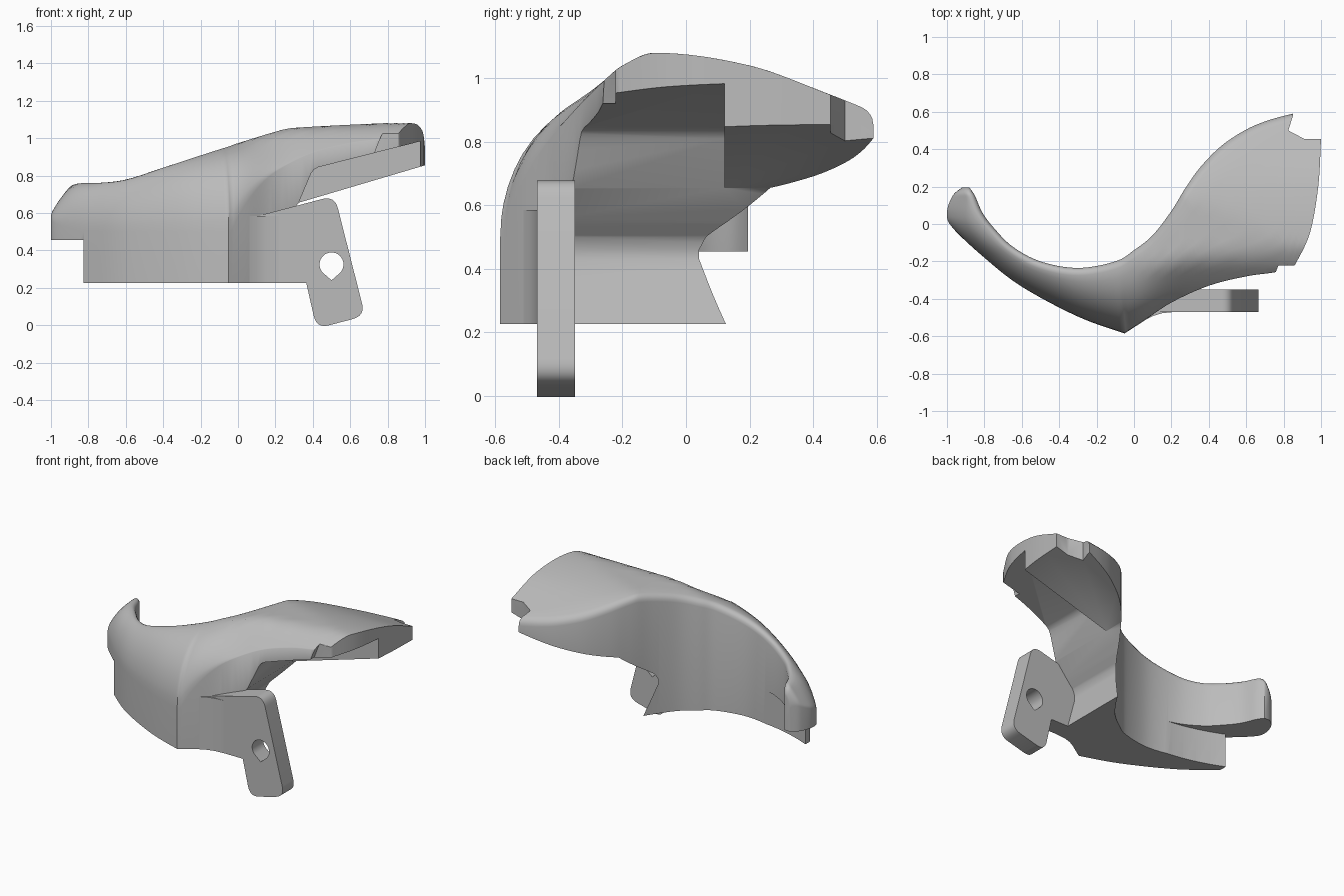
import bpy, bmesh, math
from mathutils import Vector

cube = bpy.data.objects.get("Cube")
if cube:
    bpy.data.objects.remove(cube, do_unlink=True)

grey = bpy.data.materials.new("plain grey")
grey.use_nodes = True
grey.diffuse_color = (0.5, 0.5, 0.5, 1)
grey.node_tree.nodes["Principled BSDF"].inputs["Base Color"].default_value = (0.5, 0.5, 0.5, 1)


def make_object(name, verts, faces):
    mesh = bpy.data.meshes.new(name)
    bm = bmesh.new()
    points = [bm.verts.new(v) for v in verts]
    for f in faces:
        bm.faces.new([points[i] for i in f])
    bmesh.ops.recalc_face_normals(bm, faces=bm.faces)
    bm.to_mesh(mesh)
    bm.free()
    mesh.materials.append(grey)
    obj = bpy.data.objects.new(name, mesh)
    bpy.context.collection.objects.link(obj)
    return obj


def prism(name, outline, low, high, axis):
    """Extrude an outline along y (outline in x, z) or z (outline in x, y)."""
    n = len(outline)
    verts = [(a, e, b) if axis == "y" else (a, b, e) for e in (low, high) for a, b in outline]
    faces = [list(range(n)), list(range(n, n + n))]
    faces += [[i, (i + 1) % n, (i + 1) % n + n, i + n] for i in range(n)]
    return make_object(name, verts, faces)


def cut(obj, cutter):
    mod = obj.modifiers.new("cut", "BOOLEAN")
    mod.operation, mod.solver, mod.object = "DIFFERENCE", "EXACT", cutter
    bpy.context.view_layer.objects.active = obj
    bpy.ops.object.modifier_apply(modifier=mod.name)
    bpy.data.objects.remove(cutter, do_unlink=True)


def smooth(obj, degrees):
    bpy.ops.object.select_all(action="DESELECT")
    obj.select_set(True)
    bpy.context.view_layer.objects.active = obj
    bpy.ops.object.shade_smooth_by_angle(angle=math.radians(degrees))


def spline(points, u, corners=()):
    """Catmull-Rom value at u, broken at the ends and at sharp corners."""
    last = len(points) - 1
    i = min(int(u), last - 1)
    low = max([0] + [c for c in corners if c <= i])
    high = min([last] + [c for c in corners if c > i])
    t = u - i
    a, b, c, d = (Vector(points[max(low, min(high, i + k))]) for k in (-1, 0, 1, 2))
    return b + (c - a) * (t / 2) + (a * 2 - b * 5 + c * 4 - d) * (t * t / 2) \
        + (b * 3 - a - c * 3 + d) * (t ** 3 / 2)


def lookup(table, x):
    """Smooth height at x from a table of (position, height)."""
    last = len(table) - 1
    x = max(table[0][0], min(table[last][0], x))
    i = max(k for k in range(last) if table[k][0] <= x)

    def slope(k):
        p, q = table[max(0, k - 1)], table[min(last, k + 1)]
        return (q[1] - p[1]) / (q[0] - p[0])

    (x0, z0), (x1, z1) = table[i], table[i + 1]
    h = x1 - x0
    t = (x - x0) / h
    blend = t * t * (3 - 2 * t)
    return z0 + (z1 - z0) * blend + h * t * (1 - t) * (slope(i) * (1 - t) - slope(i + 1) * t)


# Plan: outer and inner edge at matching stations from hook tip to wide end
outer_edge = [
    (-.92, .195), (-.97, .15), (-1, .06), (-.97, -.02), (-.8, -.18), (-.6, -.335),
    (-.3, -.495), (-.05, -.585), (.05, -.52), (.2, -.42), (.4, -.33), (.6, -.28),
    (.77, -.255), (.86, -.22), (.94, -.05), (.985, .2), (1, .46)]
inner_edge = [
    (-.88, .195), (-.85, .15), (-.81, .06), (-.75, -.02), (-.65, -.12), (-.5, -.2),
    (-.3, -.235), (-.1, -.2), (0, -.14), (.1, -.06), (.2, .07), (.28, .2),
    (.36, .31), (.47, .42), (.6, .505), (.72, .555), (.85, .59)]
ridge = [(-1, .66), (-.95, .715), (-.88, .757), (-.75, .765), (-.6, .785),
         (-.4, .848), (0, .973), (.22, 1.04), (.3, 1.055), (.9, 1.085), (1, 1.085)]
dome = [(-.59, .42), (-.57, .52), (-.52, .66), (-.45, .78), (-.35, .9), (-.25, 1),
        (-.2, 1.04), (-.1, 1.08), (.2, 1.04), (.45, .95), (.6, .89)]
BASE, CREST, CORNER = .226, 7, 13
across = [0, .01, .03, .07, .13, .2, .3, .42, .56, .7, .85, 1]

# Body: loft of sections, each a domed top with a rounded inner edge
verts, steps = [], 8
count = (len(outer_edge) - 1) * steps + 1
for s in range(count):
    u = s / steps
    outer = spline(outer_edge, u, (CREST, CORNER))
    inner = spline(inner_edge, u)
    width = (inner - outer).length
    r = min(.04, width * .45)
    edge = max(.5, lookup(dome, outer.y)) if u >= CREST else .5 + .16 * max(0, 1 - u / 4)
    gaps = [(width - r) * (1 - v) + r for v in across]
    gaps += [r * k for k in (.6, .3, .1, 0)]
    for d in gaps:
        t = 1 - d / width
        p = outer.lerp(inner, t)
        top = lookup(ridge, p.x)
        z = edge + (top - edge) * math.sqrt(max(0, 1 - (1 - t) ** 2))
        w = max(0, min(1, (p.x + .05) / .35)) if u >= CREST else 0
        w = w * w * (3 - 2 * w)
        z = min(top, z + (lookup(dome, p.y) - z) * w)
        z -= .05 * max(0, 1 - u) ** 2
        if d < r:
            z -= r - math.sqrt(max(0, r * r - (r - d) ** 2))
        verts.append((p.x, p.y, z))
    verts += [(inner.x, inner.y, BASE), (outer.x, outer.y, BASE)]
n = len(verts) // count
faces = [[s * n + k, s * n + (k + 1) % n, (s + 1) * n + (k + 1) % n, (s + 1) * n + k]
         for s in range(count - 1) for k in range(n)]
faces += [list(range(n)), list(range((count - 1) * n, count * n))]
body = make_object("curved_body", verts, faces)

# Lower wall under the hook: ends early and thins along a flatter arc
arc = [(-.4, -.22), (-.48, -.211), (-.56, -.198), (-.65, -.175), (-.74, -.145), (-.825, -.11)]
cut(body, prism("hook_cut", arc + [(-.825, -.5), (-1.2, -.5), (-1.2, .4), (-.4, .4)],
                .1, .455, "z"))
# Undercuts: sloping right wall and the thin front half of the wide end
cut(body, prism("wall_cut", [(.265, .1), (.235, .226), (.18, .43), (.18, .46), (.195, .5),
                             (.235, .545), (.325, .655), (1.2, .914), (1.2, .1)], -1, 1, "y"))
cut(body, prism("pocket_cut", [(.31, .62), (.39, .81), (.405, .832), (.43, .845),
                               (1.2, 1.04), (1.2, .6)], -1, .122, "y"))
# Notch in the back corner of the wide end
cut(body, prism("corner_cut", [(.85, .7), (.85, .58), (.825, .5), (.91, .455),
                               (1.2, .455), (1.2, .7)], .1, 1.5, "z"))
# Small step in the front edge of the wide end
cut(body, prism("edge_cut", [(.73, .85), (.73, .92), (.765, 1.01), (.775, 1.03), (.775, 1.2),
                             (1, 1.2), (1, .85)], -.4, -.222, "y"))
smooth(body, 50)


def rounded(corners):
    """Outline with each corner (x, z, radius) rounded off."""
    out = []
    for i, (x, z, r) in enumerate(corners):
        c = Vector((x, z))
        if not r:
            out.append(c)
            continue
        a = Vector(corners[i - 1][:2])
        b = Vector(corners[(i + 1) % len(corners)][:2])
        a, b = c + (a - c).normalized() * r, c + (b - c).normalized() * r
        for k in range(9):
            t = k / 8
            out.append(a.lerp(c, t).lerp(c.lerp(b, t), t))
    return out


# Tilted mounting tab with a teardrop hole
tab = prism("mounting_tab", rounded([
    (.07, .226, 0), (.365, .226, 0), (.42, -.018, .07), (.68, .05, .07),
    (.517, .692, .07), (.07, .575, 0)]), -.47, -.35, "y")
hole = [(.5 + .064 * math.cos(a), .325 + .064 * math.sin(a))
        for a in (math.radians(-45 + k * 270 / 30) for k in range(31))]
cut(tab, prism("hole_cut", hole + [(.5, .24)], -1, 1, "y"))
smooth(tab, 30)

# Concave root easing the body wall into the tab
root = prism("tab_root", [(.05, -.518), (.1, -.492), (.15, -.477), (.22, -.47),
                          (.22, -.4), (.05, -.4)], BASE, .585, "z")
smooth(root, 30)
